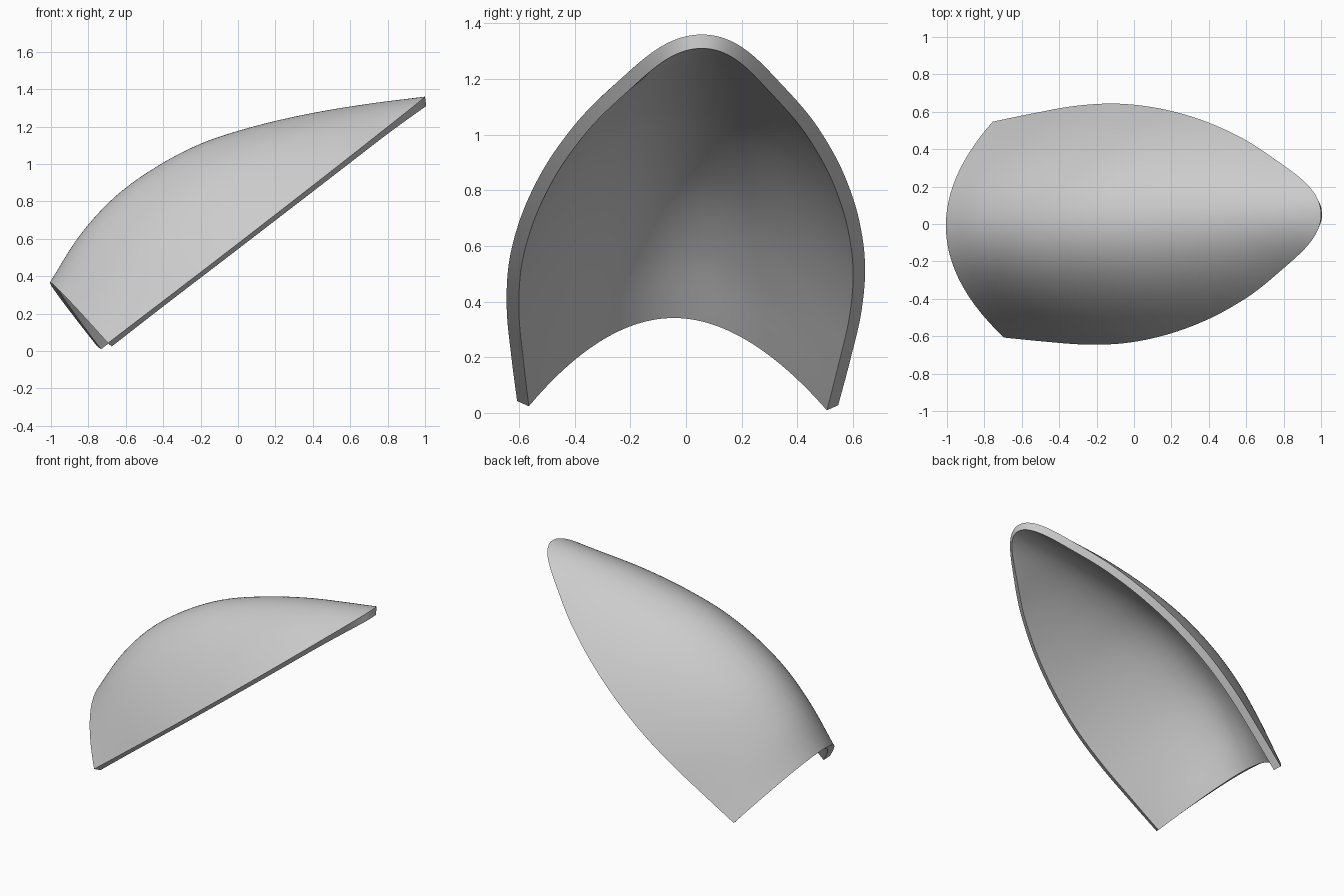
import bpy, bmesh
from mathutils import Vector

cube = bpy.data.objects.get("Cube")
if cube:
    bpy.data.objects.remove(cube, do_unlink=True)

# Evenly spaced values from the open end to the tip
CREST = [.434, .535, .585, .578, .529, .431, .306, .16, 0]
HALF_WIDTH_SQ = [.334, .373, .407, .411, .371, .295, .193, .082, 0]
ROWS, COLS, THICKNESS = 72, 56, 0.05


def smooth_sample(values, s):
    """Smooth curve through evenly spaced values, s from 0 to 1."""
    p = [2 * values[0] - values[1]] + values + [2 * values[-1] - values[-2]]
    f = s * (len(values) - 1)
    i = min(int(f), len(values) - 2)
    t = f - i
    a, b, c, d = p[i:i + 4]
    return b + t * (c - a + t * (2 * a - 5 * b + 4 * c - d
                                 + t * (3 * (b - c) + d - a))) / 2


# Tilted frame of the rim plane
base = Vector((-.725, -.03, .035))
tip = Vector((1, .06, 1.36))
along = tip - base
side = Vector((-.052, 1, -.013)).normalized()
up = along.cross(side).normalized()

# Outer skin: parabolic sections that close at the tip
bm = bmesh.new()
rows = []
for i in range(ROWS):
    s = 1 - (1 - i / ROWS) ** 2
    height = smooth_sample(CREST, s)
    width = max(smooth_sample(HALF_WIDTH_SQ, s), 0) ** .5
    row = []
    for j in range(COLS + 1):
        v = 2 * j / COLS - 1
        rise = height * (1 - v * v)
        slant = -.02 * (1 - s) * (1 - v * v)
        row.append(bm.verts.new(base + along * (s + slant / along.length)
                                + side * (v * width) + up * rise))
    rows.append(row)
for a, b in zip(rows, rows[1:]):
    for j in range(COLS):
        bm.faces.new((a[j], b[j], b[j + 1], a[j + 1]))
tip_vert = bm.verts.new(tip)
for j in range(COLS):
    bm.faces.new((rows[-1][j], tip_vert, rows[-1][j + 1]))
mesh = bpy.data.meshes.new("curved_shell")
bm.to_mesh(mesh)
bm.free()

shell = bpy.data.objects.new("curved_shell", mesh)
bpy.context.collection.objects.link(shell)
bpy.context.view_layer.objects.active = shell
shell.select_set(True)

# Wall thickness, inward from the outer skin
solid = shell.modifiers.new("wall", 'SOLIDIFY')
solid.thickness = THICKNESS
solid.offset = -1
bpy.ops.object.modifier_apply(modifier=solid.name)
bpy.ops.object.shade_smooth_by_angle(angle=.6)

# Plain grey
grey = bpy.data.materials.new("light_grey")
grey.use_nodes = True
colour = (.6, .6, .6, 1)
grey.diffuse_color = colour
grey.node_tree.nodes["Principled BSDF"].inputs["Base Color"].default_value = colour
shell.data.materials.append(grey)
